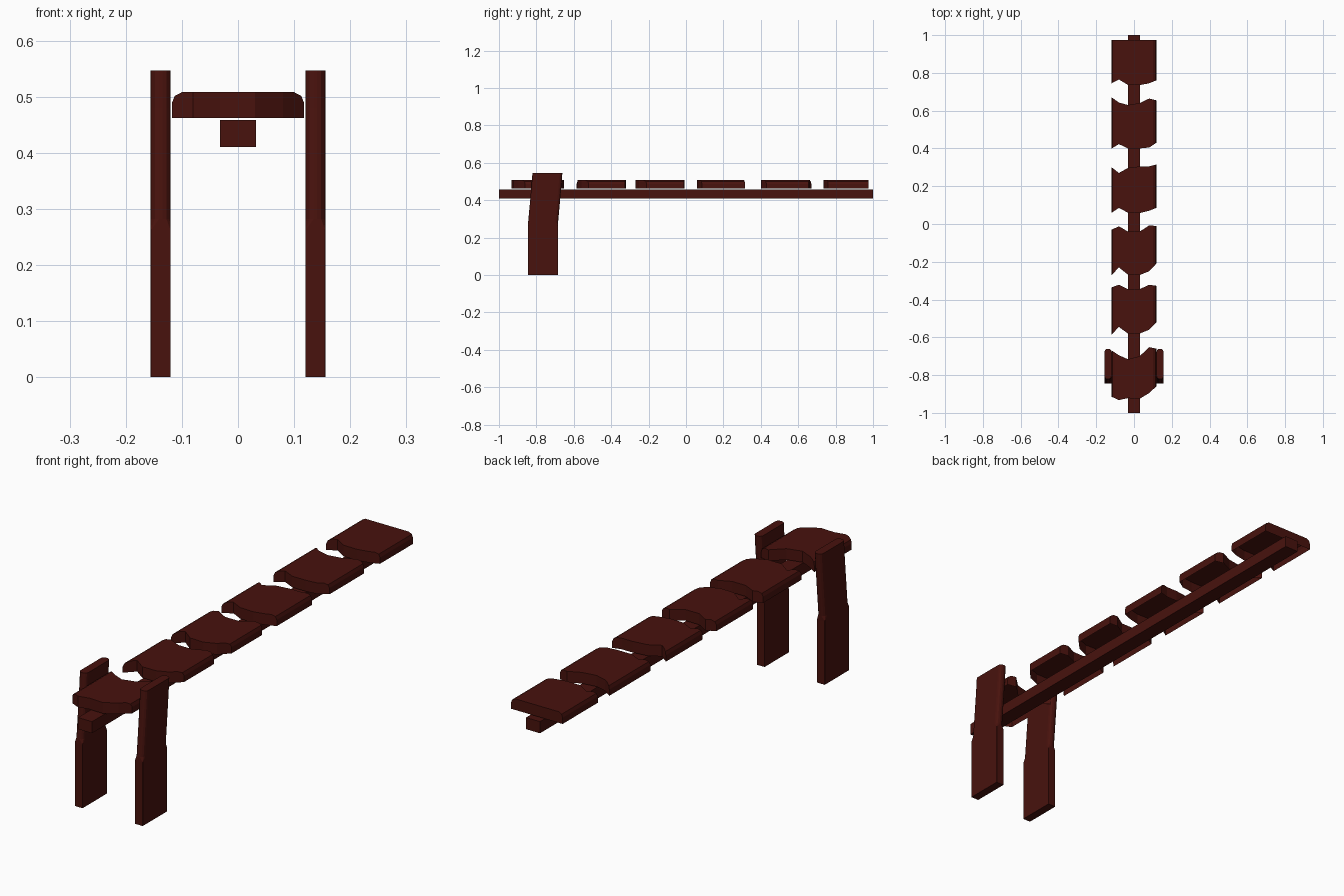
import bpy, bmesh, math

if "Cube" in bpy.data.objects:
    bpy.data.objects.remove(bpy.data.objects["Cube"])

wood = bpy.data.materials.new("dark_red_wood")
wood.diffuse_color = (0.065, 0.006, 0.004, 1)
wood.use_nodes = True
wood.node_tree.nodes["Principled BSDF"].inputs["Base Color"].default_value = wood.diffuse_color


def make(name, bm):
    me = bpy.data.meshes.new(name)
    bmesh.ops.recalc_face_normals(bm, faces=bm.faces)
    bm.to_mesh(me)
    bm.free()
    me.materials.append(wood)
    ob = bpy.data.objects.new(name, me)
    bpy.context.collection.objects.link(ob)
    return ob


# Long central rail under the slats
bm = bmesh.new()
bmesh.ops.create_cube(bm, size=1)
for v in bm.verts:
    v.co.x *= 0.064
    v.co.y *= 2.0
    v.co.z = 0.434 + v.co.z * 0.048
make("centre_rail", bm)


# Slats: rough broken ends, rounded long edges, open underneath
KEYS = (-0.118, -0.08, -0.032, 0.03, 0.08, 0.118)
COLS = ((-0.118, 0.488), (-0.113, 0.501), (-0.1, 0.508), (-0.08, 0.508),
        (-0.056, 0.508), (-0.032, 0.508), (0.03, 0.508), (0.055, 0.508),
        (0.08, 0.508), (0.1, 0.508), (0.113, 0.501), (0.118, 0.488))


def edge_y(ys, x):
    for i in range(5):
        if x <= KEYS[i + 1]:
            t = (x - KEYS[i]) / (KEYS[i + 1] - KEYS[i])
            return ys[i] + (ys[i + 1] - ys[i]) * t
    return ys[-1]


def slat(name, front, back):
    bm = bmesh.new()
    rows = []
    for x, z in COLS:
        f, b = edge_y(front, x), edge_y(back, x)
        rows.append([bm.verts.new(p) for p in
                     ((x, f, 0.462), (x, f, z), (x, b, z), (x, b, 0.462))])
    for r, s in zip(rows, rows[1:]):
        for k in range(3):
            bm.faces.new((r[k], s[k], s[k + 1], r[k + 1]))
    bm.faces.new(rows[0])
    bm.faces.new(rows[-1][::-1])
    # make sure the open shell faces outward
    ob = make(name, bm)
    if max(ob.data.polygons, key=lambda p: p.center.z).normal.z < 0:
        ob.data.flip_normals()


SLATS = (
    ((-.915, -.932, -.922, -.925, -.895, -.86), (-.67, -.695, -.716, -.70, -.652, -.66)),
    ((-.585, -.545, -.58, -.58, -.56, -.52), (-.335, -.322, -.345, -.345, -.322, -.327)),
    ((-.27, -.23, -.268, -.27, -.25, -.21), (-.03, -.012, -.04, -.04, -.008, -.01)),
    ((.06, .085, .06, .058, .07, .085), (.30, .27, .297, .305, .305, .315)),
    ((.40, .423, .40, .40, .405, .43), (.67, .643, .63, .64, .664, .655)),
    ((.745, .765, .736, .735, .745, .76), (.975,) * 6),
)
for i, (f, b) in enumerate(SLATS, 1):
    slat(f"slat_{i}", f, b)


# Legs: square lower half, rounded upper half leaning slightly back
RINGS = ((0, 0, 0.0005), (0.262, 0, 0.0005), (0.282, 0.001, 0.015),
         (0.38, 0.010, 0.015), (0.48, 0.019, 0.015), (0.547, 0.024, 0.015))


def leg(name, cx):
    bm = bmesh.new()
    hx, hy, cy = 0.0178, 0.08, -0.765
    loops = []
    for z, dy, r in RINGS:
        loop = []
        for k, (sx, sy) in enumerate(((1, 1), (-1, 1), (-1, -1), (1, -1))):
            for j in range(4):
                a = math.radians(90 * k + 30 * j)
                loop.append(bm.verts.new((cx + sx * (hx - r) + r * math.cos(a),
                                          cy + dy + sy * (hy - r) + r * math.sin(a), z)))
        loops.append(loop)
    for a, b in zip(loops, loops[1:]):
        for i in range(16):
            j = (i + 1) % 16
            bm.faces.new((a[i], a[j], b[j], b[i]))
    bm.faces.new(loops[0][::-1])
    bm.faces.new(loops[-1])
    make(name, bm)


leg("left_leg", -0.1378)
leg("right_leg", 0.1378)
